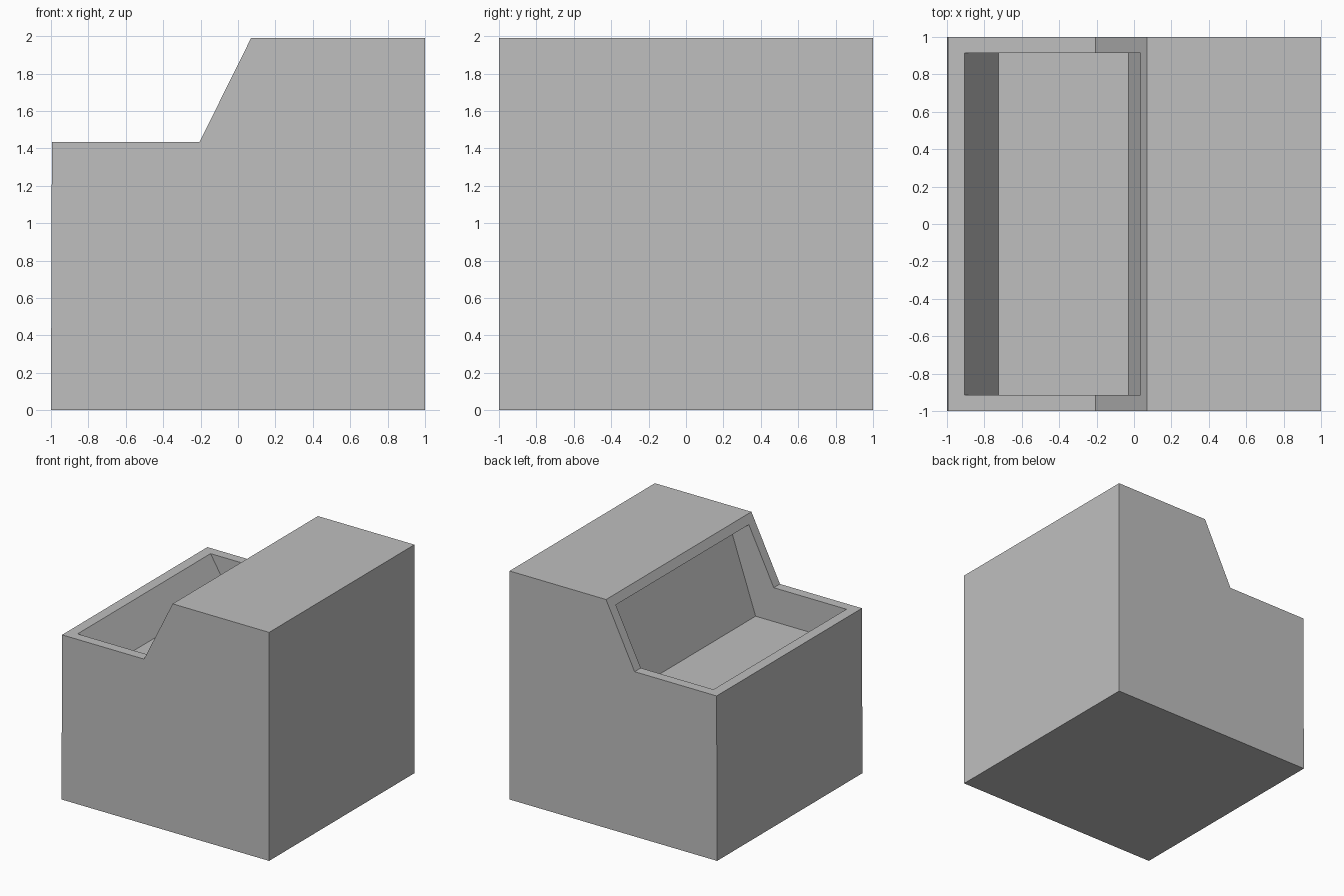
import bpy
import bmesh

default_cube = bpy.data.objects.get("Cube")
if default_cube:
    bpy.data.objects.remove(default_cube, do_unlink=True)

# Single plain grey
grey = bpy.data.materials.new("plain_grey")
grey.use_nodes = True
colour = (0.52, 0.52, 0.52, 1)
grey.diffuse_color = colour
grey.node_tree.nodes["Principled BSDF"].inputs["Base Color"].default_value = colour


def prism(name, profile, half_width):
    """Extrude an (x, z) profile across the full width."""
    bm = bmesh.new()
    face = bm.faces.new([bm.verts.new((x, -half_width, z)) for x, z in profile])
    moved = bmesh.ops.extrude_face_region(bm, geom=[face])["geom"]
    verts = [g for g in moved if isinstance(g, bmesh.types.BMVert)]
    bmesh.ops.translate(bm, verts=verts, vec=(0, 2 * half_width, 0))
    bmesh.ops.recalc_face_normals(bm, faces=bm.faces)
    mesh = bpy.data.meshes.new(name)
    bm.to_mesh(mesh)
    bm.free()
    mesh.materials.append(grey)
    obj = bpy.data.objects.new(name, mesh)
    bpy.context.collection.objects.link(obj)
    return obj


# Stepped block with a low deck, a slope and a tall rear part
body = prism("body", [(-1, 0), (1, 0), (1, 1.99), (0.07, 1.99),
                      (-0.205, 1.435), (-0.995, 1.435)], 1)

# Recess sunk into the deck and the slope, undercut below the upper rim
cutter = prism("recess_cutter", [(-0.905, 1.435), (-0.725, 1.14), (-0.03, 1.14),
                                 (0.21, 1.84), (0.035, 1.92),
                                 (0.035, 2.2), (-0.905, 2.2)], 0.915)
cutter.hide_render = True

cut = body.modifiers.new("recess", "BOOLEAN")
cut.operation = "DIFFERENCE"
cut.solver = "EXACT"
cut.object = cutter
bpy.context.view_layer.objects.active = body
bpy.ops.object.modifier_apply(modifier=cut.name)
bpy.data.objects.remove(cutter, do_unlink=True)
